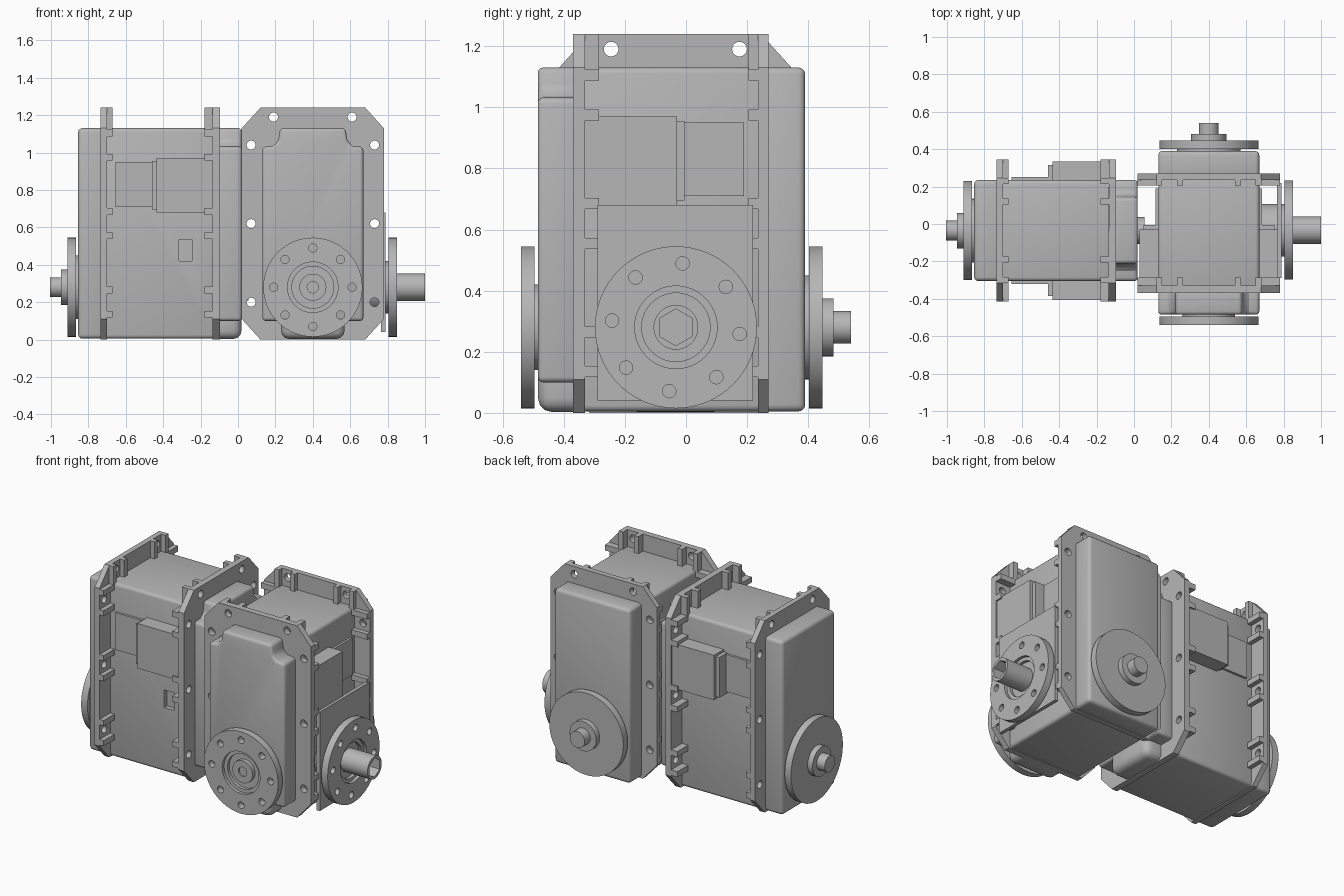
import bpy, bmesh, math
from mathutils import Matrix, Vector

if "Cube" in bpy.data.objects:
    bpy.data.objects.remove(bpy.data.objects["Cube"])

grey = bpy.data.materials.new("plain_grey")
grey.use_nodes = True
colour = (0.47, 0.47, 0.47, 1)
grey.diffuse_color = colour
grey.node_tree.nodes["Principled BSDF"].inputs["Base Color"].default_value = colour

ALONG_Y = Matrix.Rotation(math.pi / 2, 4, 'X')
parts = []


def add_box(bm, x, y, z):
    m = Matrix.Translation(((x[0] + x[1]) / 2, (y[0] + y[1]) / 2, (z[0] + z[1]) / 2))
    bmesh.ops.create_cube(bm, size=1, matrix=m @ Matrix.Diagonal((x[1] - x[0], y[1] - y[0], z[1] - z[0], 1)))


def add_rod(bm, x, z, r, y0, y1, sides=20):
    bmesh.ops.create_cone(bm, cap_ends=True, segments=sides, radius1=r, radius2=r, depth=y1 - y0,
                          matrix=Matrix.Translation((x, (y0 + y1) / 2, z)) @ ALONG_Y)


def add_outline(bm, half, y0, y1):
    """Mirror the right half of an x-z outline and extrude it along y."""
    pts = half + [(-x, z) for x, z in reversed(half)]
    face = bm.faces.new([bm.verts.new((x, y0, z)) for x, z in pts])
    out = bmesh.ops.extrude_face_region(bm, geom=[face])
    moved = [v for v in out["geom"] if isinstance(v, bmesh.types.BMVert)]
    bmesh.ops.translate(bm, verts=moved, vec=(0, y1 - y0, 0))


def make(name, build, frame, cut=None, bevel=0, steps=3):
    """Turn a bmesh builder into an object, with optional bevel and cutter."""
    def to_object(label, fn):
        bm = bmesh.new()
        fn(bm)
        bmesh.ops.recalc_face_normals(bm, faces=bm.faces)
        me = bpy.data.meshes.new(label)
        bm.to_mesh(me)
        bm.free()
        ob = bpy.data.objects.new(label, me)
        bpy.context.collection.objects.link(ob)
        return ob
    ob = to_object(name, build)
    if bevel:
        mod = ob.modifiers.new("round", 'BEVEL')
        mod.width, mod.segments, mod.limit_method = bevel, steps, 'ANGLE'
        mod.angle_limit = math.radians(40)
    cutter = None
    if cut:
        cutter = to_object(name + "_cutter", cut)
        cutter.hide_render = True
        mod = ob.modifiers.new("cut", 'BOOLEAN')
        mod.operation, mod.solver, mod.object = 'DIFFERENCE', 'EXACT', cutter
    if ob.modifiers:
        dg = bpy.context.evaluated_depsgraph_get()
        ob.data = bpy.data.meshes.new_from_object(ob.evaluated_get(dg))
        ob.modifiers.clear()
    if cutter:
        bpy.data.objects.remove(cutter)
    ob.data.materials.clear()
    ob.data.materials.append(grey)
    ob.matrix_world = frame
    parts.append(ob)


def lathe(name, profile, frame, cut=None):
    """Revolve (radius, y) points about the shaft line."""
    def build(bm):
        vs = [bm.verts.new((r, y, AXLE)) for r, y in profile]
        es = [bm.edges.new(pair) for pair in zip(vs, vs[1:])]
        bmesh.ops.spin(bm, geom=vs + es, cent=(0, 0, AXLE), axis=(0, 1, 0), angle=math.tau, steps=64)
        bmesh.ops.remove_doubles(bm, verts=bm.verts, dist=0.0001)
    make(name, build, frame, cut)


AXLE = 0.28
SIDE_HOLES = [(s * 0.33, z) for s in (-1, 1) for z in (0.2, 0.62, 1.04)]
TOP_HOLES = [(s * 0.21, 1.19) for s in (-1, 1)]
FLANGE = [(0.28, 0), (0.38, 0.11), (0.38, 1.13), (0.28, 1.24)]
COVER = [(0.27, 0.1), (0.27, 1.03), (0.215, 1.035), (0.185, 1.06), (0.175, 1.13)]


def output_disk(name, frame, back, turn=0):
    """Bolted horn with a stepped recess in its centre."""
    profile = [(0, back), (0.14, back), (0.14, -0.495), (0.265, -0.495), (0.265, -0.54),
               (0.135, -0.54), (0.135, -0.52), (0.112, -0.52), (0.112, -0.5), (0.072, -0.5),
               (0.072, -0.525), (0.03, -0.525), (0.03, -0.515), (0, -0.515)]

    def holes(bm):
        for i in range(8):
            a = math.radians(turn + 45 * i)
            add_rod(bm, 0.21 * math.cos(a), AXLE + 0.21 * math.sin(a), 0.022, -0.56, -0.47)
    lathe(name, profile, frame, holes)


def motor(tag, frame):
    """One gear motor with its shaft along local y and its output at -y."""
    # main case with a small pocket in one side
    make(tag + "_case", lambda bm: add_box(bm, (-0.27, 0.27), (-0.35, 0.26), (0.005, 1.13)), frame,
         lambda bm: add_box(bm, (-0.3, -0.24), (-0.22, -0.15), (0.42, 0.535)), bevel=0.02)

    # octagonal mounting flanges with bolt holes and paired ribs
    for label, y0, y1, rib in (("front", -0.37, -0.33, (-0.34, -0.285)), ("rear", 0.235, 0.27, (0.205, 0.245))):
        def bolt_holes(bm):
            for x, z in SIDE_HOLES + TOP_HOLES:
                add_rod(bm, x, z, 0.024, y0 - 0.1, y1 + 0.1)
        make(f"{tag}_{label}_flange", lambda bm: add_outline(bm, FLANGE, y0, y1), frame, bolt_holes)

        def ribs(bm):
            for x, z in SIDE_HOLES:
                lo, hi = sorted((math.copysign(0.26, x), math.copysign(0.38, x)))
                for d in (-0.065, 0.065):
                    add_box(bm, (lo, hi), rib, (z + d - 0.018, z + d + 0.018))
            for x, z in TOP_HOLES:
                for d in (-0.055, 0.055):
                    add_box(bm, (x + d - 0.016, x + d + 0.016), rib, (1.11, 1.24))
        make(f"{tag}_{label}_ribs", ribs, frame)

    # front gear cover, its foot, and the plain rear cover
    make(tag + "_front_cover", lambda bm: add_outline(bm, COVER, -0.485, -0.35), frame, bevel=0.018)
    make(tag + "_cover_foot", lambda bm: add_box(bm, (-0.17, 0.17), (-0.484, -0.3), (0.003, 0.2)),
         frame, bevel=0.045)
    make(tag + "_rear_cover", lambda bm: add_box(bm, (-0.27, 0.27), (0.24, 0.39), (0.005, 1.13)),
         frame, bevel=0.022)

    # connector boxes on both sides
    def connectors(bm):
        for s in (-1, 1):
            add_box(bm, sorted((s * 0.25, s * 0.37)), (-0.335, -0.03), (0.68, 0.97))
            add_box(bm, sorted((s * 0.25, s * 0.35)), (-0.035, -0.005), (0.695, 0.955))
            add_box(bm, sorted((s * 0.25, s * 0.285)), (-0.005, 0.19), (0.71, 0.95))
    make(tag + "_connectors", connectors, frame)

    # plain rear disk with stepped hub
    lathe(tag + "_rear_disk", [(0, 0.38), (0.17, 0.38), (0.17, 0.402), (0.265, 0.402), (0.265, 0.447),
                               (0.095, 0.447), (0.095, 0.482), (0.053, 0.482), (0.053, 0.54), (0, 0.54)], frame)


right_angle = Matrix.Rotation(math.pi / 2, 4, 'Z')
left_frame = Matrix.Translation((0.40, 0, 0))
right_frame = Matrix.Translation((-0.465, -0.035, 0)) @ right_angle
motor("left_motor", left_frame)
motor("right_motor", right_frame)
output_disk("front_output_disk", left_frame, -0.47)

# short output stub of the right motor, between the two cases
lathe("right_motor_stub", [(0, -0.47), (0.072, -0.47), (0.072, -0.52), (0, -0.52)], right_frame)

# side disk and hollow hex shaft
side_frame = Matrix.Translation((0.31, -0.033, 0)) @ right_angle
output_disk("side_output_disk", side_frame, -0.36, turn=-6)
lathe("side_shaft", [(0, -0.5), (0.073, -0.5), (0.073, -0.69), (0, -0.69)], side_frame,
      lambda bm: add_rod(bm, 0, AXLE, 0.06, -0.72, -0.545, 6))


# side plate behind the side disk
make("side_plate", lambda bm: add_box(bm, (0.765, 0.788), (-0.29, 0.22), (0.04, 0.68)), Matrix())


# slotted brackets joining the two motors
def bracket(bm):
    pts = [(-0.105, 0.13), (0.1, 0.13), (0.13, 0.16), (0.13, 0.66), (0.1, 0.69), (-0.105, 0.69)]
    face = bm.faces.new([bm.verts.new((x, 0, z)) for x, z in pts])
    out = bmesh.ops.extrude_face_region(bm, geom=[face])
    bmesh.ops.translate(bm, vec=(0, 0.03, 0),
                        verts=[v for v in out["geom"] if isinstance(v, bmesh.types.BMVert)])


def bracket_cut(bm):
    add_box(bm, (-0.12, -0.045), (-0.1, 0.1), (0.285, 0.535))
    add_box(bm, (-0.06, -0.02), (-0.1, 0.1), (0.31, 0.51))
    for z in (0.2, 0.62):
        add_rod(bm, 0.07, z, 0.024, -0.1, 0.1)


for label, y in (("front", -0.4), ("rear", 0.275)):
    make(label + "_bracket", bracket, Matrix.Translation((0, y, 0)), bracket_cut)

# smooth round surfaces, keep edges crisp
bpy.ops.object.select_all(action='DESELECT')
for ob in parts:
    ob.select_set(True)
bpy.context.view_layer.objects.active = parts[0]
bpy.ops.object.shade_smooth_by_angle(angle=math.radians(30))
